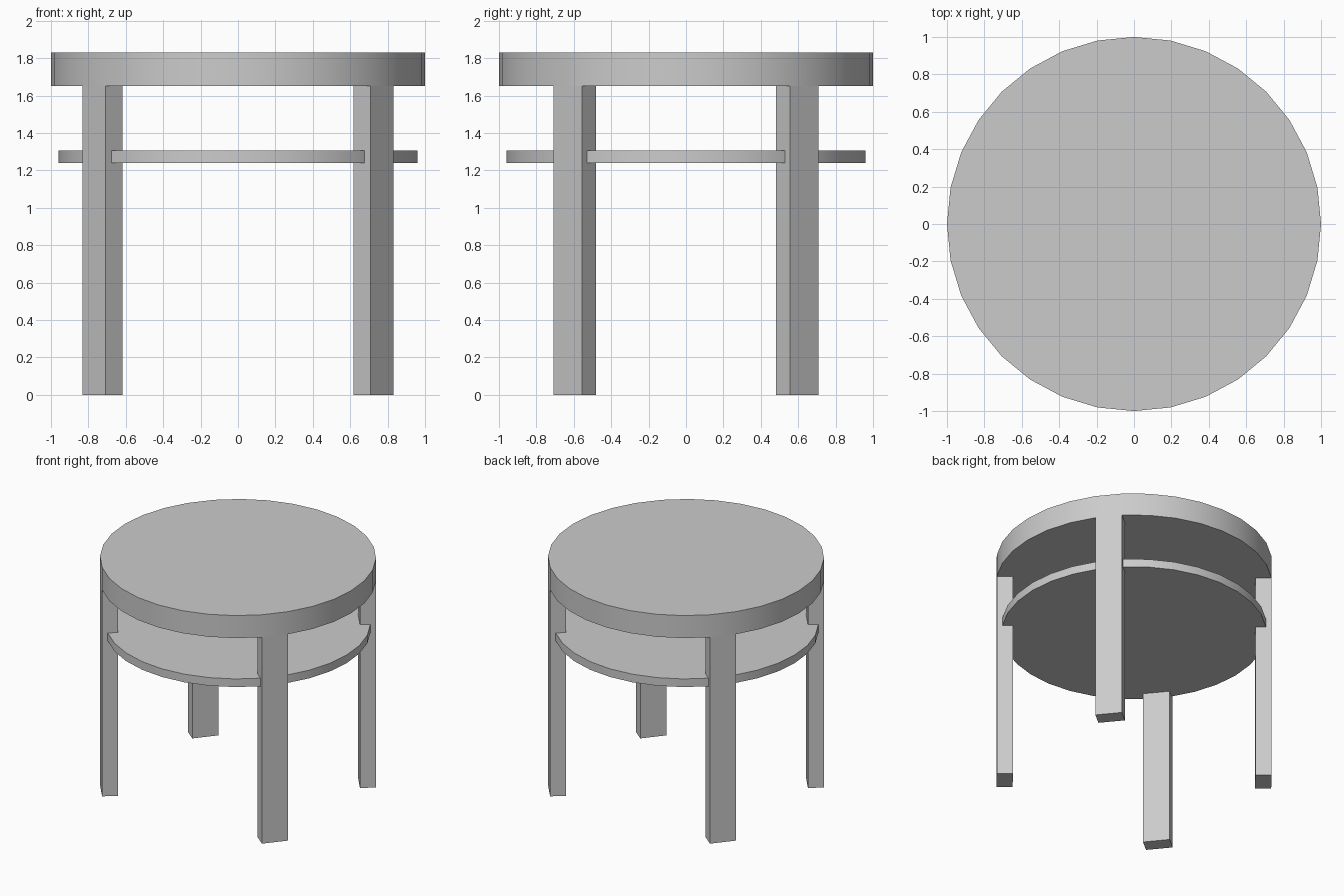
import bpy, bmesh, math
from mathutils import Vector

if "Cube" in bpy.data.objects:
    bpy.data.objects.remove(bpy.data.objects["Cube"])

SIDES = 32


def disc(name, radius, z0, z1):
    bpy.ops.mesh.primitive_cylinder_add(vertices=SIDES, radius=radius, depth=z1 - z0,
                                        location=(0, 0, (z0 + z1) / 2))
    ob = bpy.context.object
    ob.name = name
    bpy.ops.object.shade_smooth_by_angle(angle=math.radians(30))
    return ob


def leg(name, sx, sy, depth=0.117, height=1.65):
    # Outer face is one side of the round top, so it sits flush with the rim
    step = 2 * math.pi / SIDES
    a, b = (Vector((math.cos(i * step), math.sin(i * step))) for i in (3, 4))
    inward = -(a + b).normalized() * depth
    bm = bmesh.new()
    base = bm.faces.new([bm.verts.new((p.x * sx, p.y * sy, 0))
                         for p in (a, b, b + inward, a + inward)])
    ext = bmesh.ops.extrude_face_region(bm, geom=[base], use_keep_orig=True)
    top = [v for v in ext["geom"] if isinstance(v, bmesh.types.BMVert)]
    bmesh.ops.translate(bm, verts=top, vec=(0, 0, height))
    bmesh.ops.recalc_face_normals(bm, faces=bm.faces)
    me = bpy.data.meshes.new(name)
    bm.to_mesh(me)
    bm.free()
    ob = bpy.data.objects.new(name, me)
    bpy.context.collection.objects.link(ob)
    return ob


# Round top and the thinner shelf below it
disc("table_top", 1.0, 1.65, 1.83)
disc("shelf", 0.96, 1.24, 1.305)

# Four legs, mirrored in x and y
for ny, sy in (("front", -1), ("back", 1)):
    for nx, sx in (("left", -1), ("right", 1)):
        leg(f"{ny}_{nx}_leg", sx, sy)
